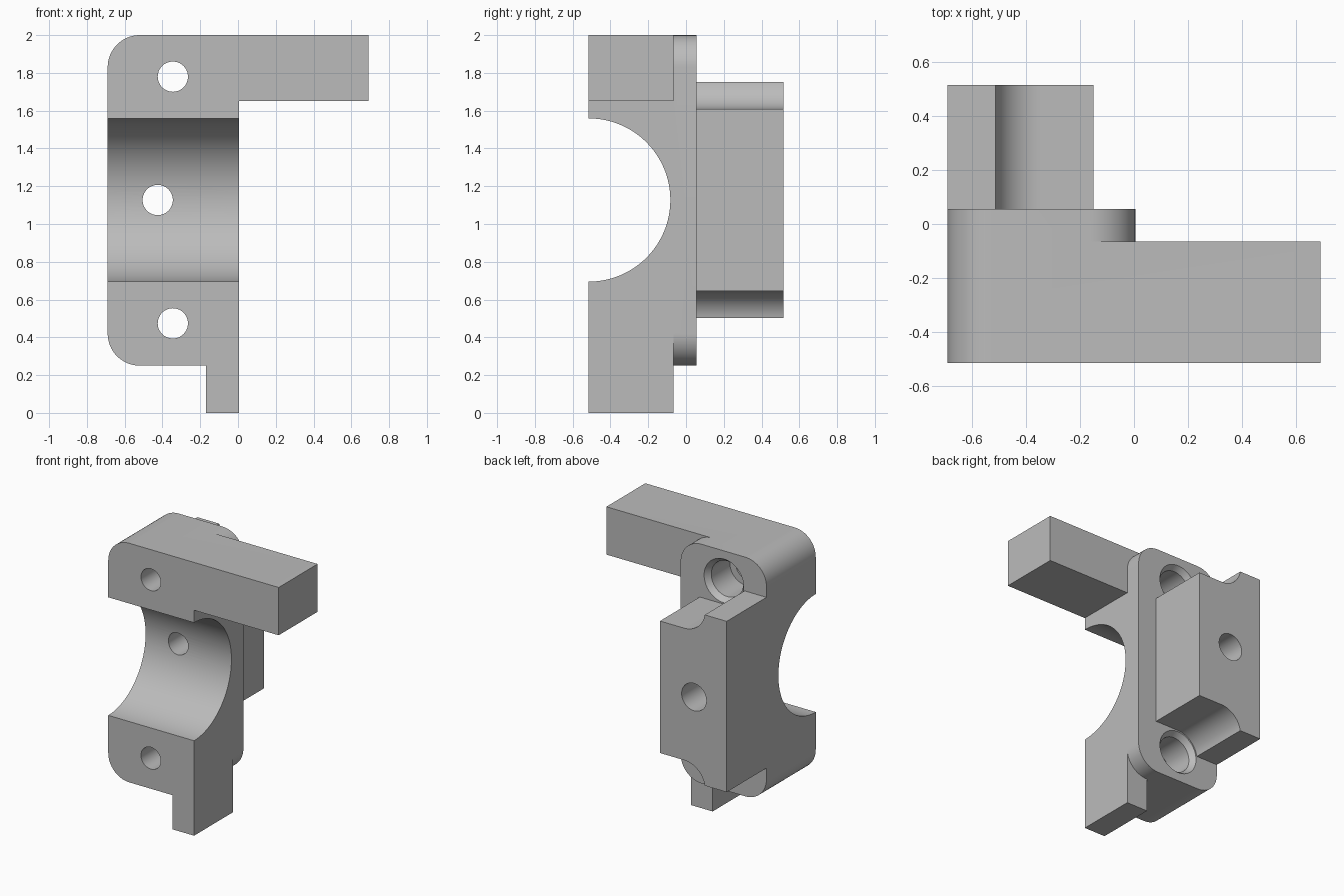
import bpy
import bmesh
from math import cos, sin, pi, radians

cube = bpy.data.objects.get("Cube")
if cube:
    bpy.data.objects.remove(cube, do_unlink=True)

grey = bpy.data.materials.new("plain grey")
grey.use_nodes = True
grey.diffuse_color = (0.5, 0.5, 0.5, 1)
grey.node_tree.nodes["Principled BSDF"].inputs["Base Color"].default_value = (0.5, 0.5, 0.5, 1)

LEFT, MID, TOP, LOW = -0.69, 0.005, 2.0, 0.25
FRONT, STEP, PLATE, BACK = -0.515, -0.065, 0.055, 0.515
R = 0.17                      # corner radius
HOLE_X, CENTRE_Z, HOLE_DZ = -0.345, 1.127, 0.653


def finish(name, bm):
    bmesh.ops.recalc_face_normals(bm, faces=bm.faces[:])
    mesh = bpy.data.meshes.new(name)
    bm.to_mesh(mesh)
    bm.free()
    mesh.materials.append(grey)
    obj = bpy.data.objects.new(name, mesh)
    bpy.context.collection.objects.link(obj)
    return obj


def arc(cx, cz, r, a0, a1, n=16):
    """Points along an arc, angles in degrees."""
    return [(cx + r * cos(radians(a0 + (a1 - a0) * i / n)),
             cz + r * sin(radians(a0 + (a1 - a0) * i / n))) for i in range(n + 1)]


def extrude(name, outline, y0, y1):
    """Prism from an x-z outline between two depths."""
    bm = bmesh.new()
    a = [bm.verts.new((x, y0, z)) for x, z in outline]
    b = [bm.verts.new((x, y1, z)) for x, z in outline]
    bm.faces.new(a)
    bm.faces.new(b[::-1])
    for i in range(len(a)):
        j = (i + 1) % len(a)
        bm.faces.new((a[i], a[j], b[j], b[i]))
    return finish(name, bm)


def lathe(name, profile, cx, cy, cz, axis="y", n=64):
    """Solid of revolution from (position, radius) pairs along y or x."""
    bm = bmesh.new()
    rings = []
    for p, r in profile:
        ring = []
        for i in range(n):
            u, w = r * cos(2 * pi * i / n), r * sin(2 * pi * i / n)
            co = (cx + u, cy + p, cz + w) if axis == "y" else (cx + p, cy + u, cz + w)
            ring.append(bm.verts.new(co))
        rings.append(ring)
    for a, b in zip(rings, rings[1:]):
        for i in range(n):
            j = (i + 1) % n
            bm.faces.new((a[i], a[j], b[j], b[i]))
    bm.faces.new(rings[0])
    bm.faces.new(rings[-1][::-1])
    return finish(name, bm)


def combine(target, tool, operation):
    tool.hide_render = True
    mod = target.modifiers.new(tool.name, "BOOLEAN")
    mod.operation, mod.object, mod.solver = operation, tool, "EXACT"
    bpy.context.view_layer.objects.active = target
    bpy.ops.object.modifier_apply(modifier=mod.name)
    bpy.data.objects.remove(tool, do_unlink=True)


# Rounded corners on the -x side, shared by the front body and the plate
left_side = (arc(LEFT + R, TOP - R, R, 90, 180) + arc(LEFT + R, LOW + R, R, 180, 270))

# Front body with side arm and lower leg
front_outline = left_side + [(-0.17, LOW), (-0.17, 0), (MID, 0),
                             (MID, 1.65), (0.69, 1.65), (0.69, TOP)]
bracket = extrude("clamp_bracket", front_outline, FRONT, STEP)

# Thin plate with four rounded corners
plate_outline = (left_side + arc(MID - R, LOW + R, R, -90, 0)
                 + arc(MID - R, TOP - R, R, 0, 90))
plate = extrude("back_plate", plate_outline, STEP, PLATE)

# Rear block, notched around the screw holes above and below
top_z, bot_z = CENTRE_Z + HOLE_DZ, CENTRE_Z - HOLE_DZ
block_outline = ([(LEFT, 0.502), (LEFT, 1.752)]
                 + arc(HOLE_X, top_z, R, 189.5, 270)
                 + [(-0.15, top_z - R), (-0.15, bot_z + R)]
                 + arc(HOLE_X, bot_z, R, 90, 170.5))
block = extrude("rear_block", block_outline, PLATE, BACK)

combine(bracket, plate, "UNION")
combine(bracket, block, "UNION")

# Half-round channel across the front
channel = lathe("channel_cutter", [(-0.9, 0.432), (0.3, 0.432)], 0, FRONT, CENTRE_Z, "x", 128)
combine(bracket, channel, "DIFFERENCE")

# Screw holes with chamfered pockets at the back
for z in (top_z, bot_z):
    pocket = [(-0.6, 0.08), (-0.2, 0.08), (-0.2, 0.13), (0.015, 0.13),
              (PLATE, 0.16), (0.1, 0.16)]
    combine(bracket, lathe("screw_cutter", pocket, HOLE_X, 0, z), "DIFFERENCE")

# Centre hole, wider at the back
centre = [(-0.6, 0.08), (0.25, 0.08), (0.25, 0.1), (0.6, 0.1)]
combine(bracket, lathe("centre_cutter", centre, -0.425, 0, CENTRE_Z), "DIFFERENCE")

# Smooth curved walls, keep edges sharp
bpy.ops.object.select_all(action="DESELECT")
bracket.select_set(True)
bpy.context.view_layer.objects.active = bracket
bpy.ops.object.shade_smooth_by_angle(angle=radians(25))
